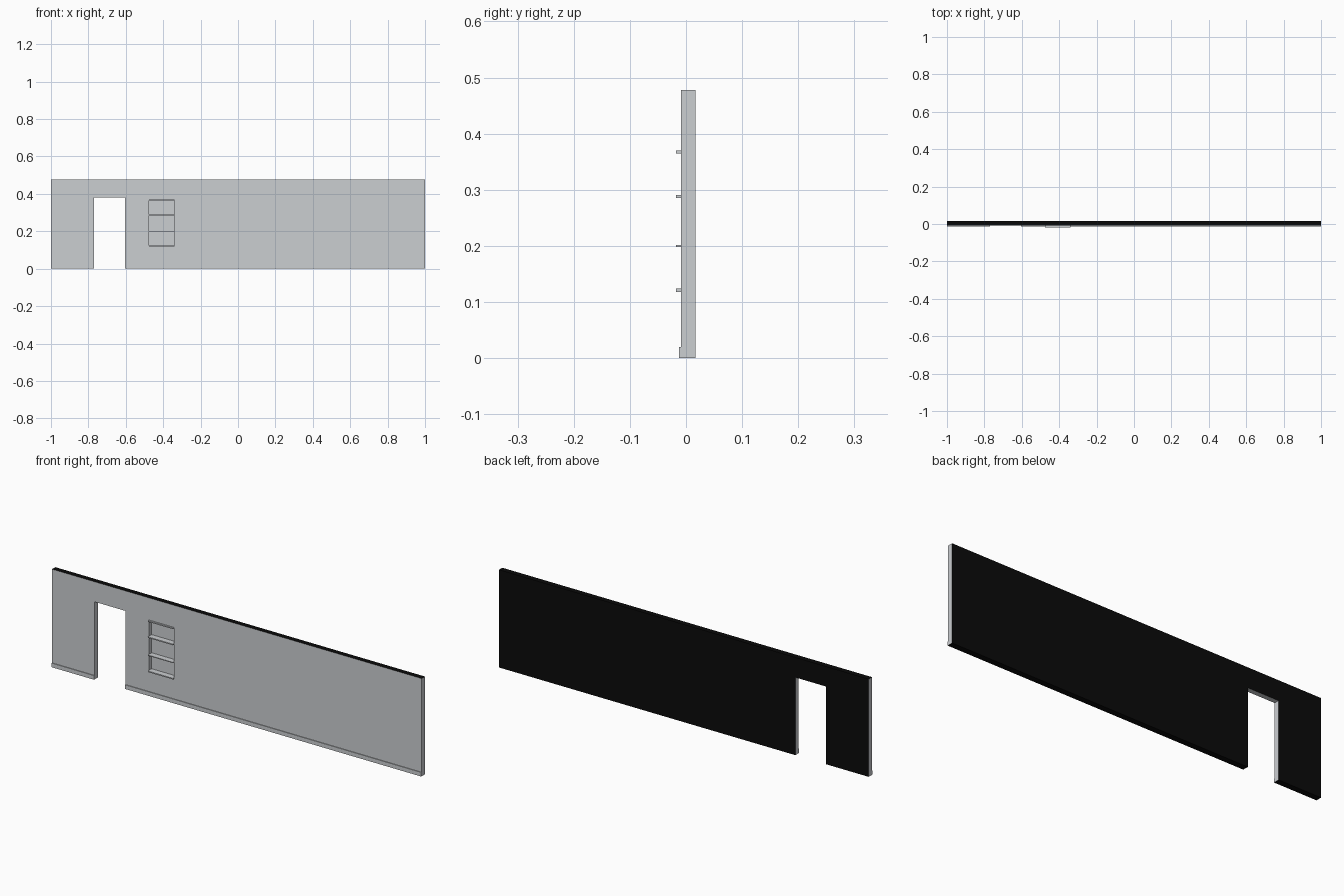
import bpy
import bmesh
from mathutils import Vector

if "Cube" in bpy.data.objects:
    bpy.data.objects.remove(bpy.data.objects["Cube"])

HEIGHT = 0.478
FRONT, BACK = -0.009, 0.0165
DOOR = (-0.77, -0.603, 0.38)
NICHE = (-0.475, -0.34, 0.12, 0.369)
NICHE_BACK = 0.011


def material(name, rgb):
    m = bpy.data.materials.new(name)
    m.diffuse_color = (*rgb, 1)
    m.use_nodes = True
    m.node_tree.nodes["Principled BSDF"].inputs["Base Color"].default_value = m.diffuse_color
    return m


grey = material("pale grey plaster", (0.60, 0.62, 0.64))
black = material("black cut faces", (0.003, 0.003, 0.003))


def box(name, x, y, z):
    bm = bmesh.new()
    bmesh.ops.create_cube(bm, size=1)
    for v in bm.verts:
        v.co = Vector([r[0] if c < 0 else r[1] for c, r in zip(v.co, (x, y, z))])
    me = bpy.data.meshes.new(name)
    bm.to_mesh(me)
    bm.free()
    ob = bpy.data.objects.new(name, me)
    bpy.context.collection.objects.link(ob)
    me.materials.append(grey)
    me.materials.append(black)
    return ob


def blacken(ob):
    # back, top and underside of the wall are black
    for p in ob.data.polygons:
        n, c = p.normal, p.center
        dark = ((n.y > 0.9 and c.y > BACK - 0.001)
                or (n.z > 0.9 and c.z > HEIGHT - 0.001)
                or (n.z < -0.9 and c.z < 0.001))
        p.material_index = 1 if dark else 0


# wall with door opening and shelf niche cut out
wall = box("wall", (-1, 1), (FRONT, BACK), (0, HEIGHT))
cutters = [
    box("door_cutter", DOOR[:2], (-0.1, 0.1), (-0.1, DOOR[2])),
    box("niche_cutter", NICHE[:2], (-0.1, NICHE_BACK), NICHE[2:]),
]
for c in cutters:
    c.hide_render = True
    mod = wall.modifiers.new(c.name, 'BOOLEAN')
    mod.operation = 'DIFFERENCE'
    mod.solver = 'EXACT'
    mod.object = c
bpy.context.view_layer.update()
dg = bpy.context.evaluated_depsgraph_get()
cut = bpy.data.meshes.new_from_object(wall.evaluated_get(dg))
wall.modifiers.clear()
wall.data = cut
cut.materials.clear()
cut.materials.append(grey)
cut.materials.append(black)
for c in cutters:
    bpy.data.objects.remove(c)
blacken(wall)

# skirting on both sides of the door
for side, x in (("left", (-1, DOOR[0])), ("right", (DOOR[1], 1))):
    blacken(box("skirting_" + side, x, (-0.0125, FRONT), (0, 0.02)))

# shelves standing slightly proud of the wall
for i, z in enumerate((0.121, 0.200, 0.288, 0.367)):
    t = 0.002 if i == 1 else 0.0028
    box(f"shelf_{i + 1}", NICHE[:2], (-0.0175, NICHE_BACK), (z - t, z + t))
